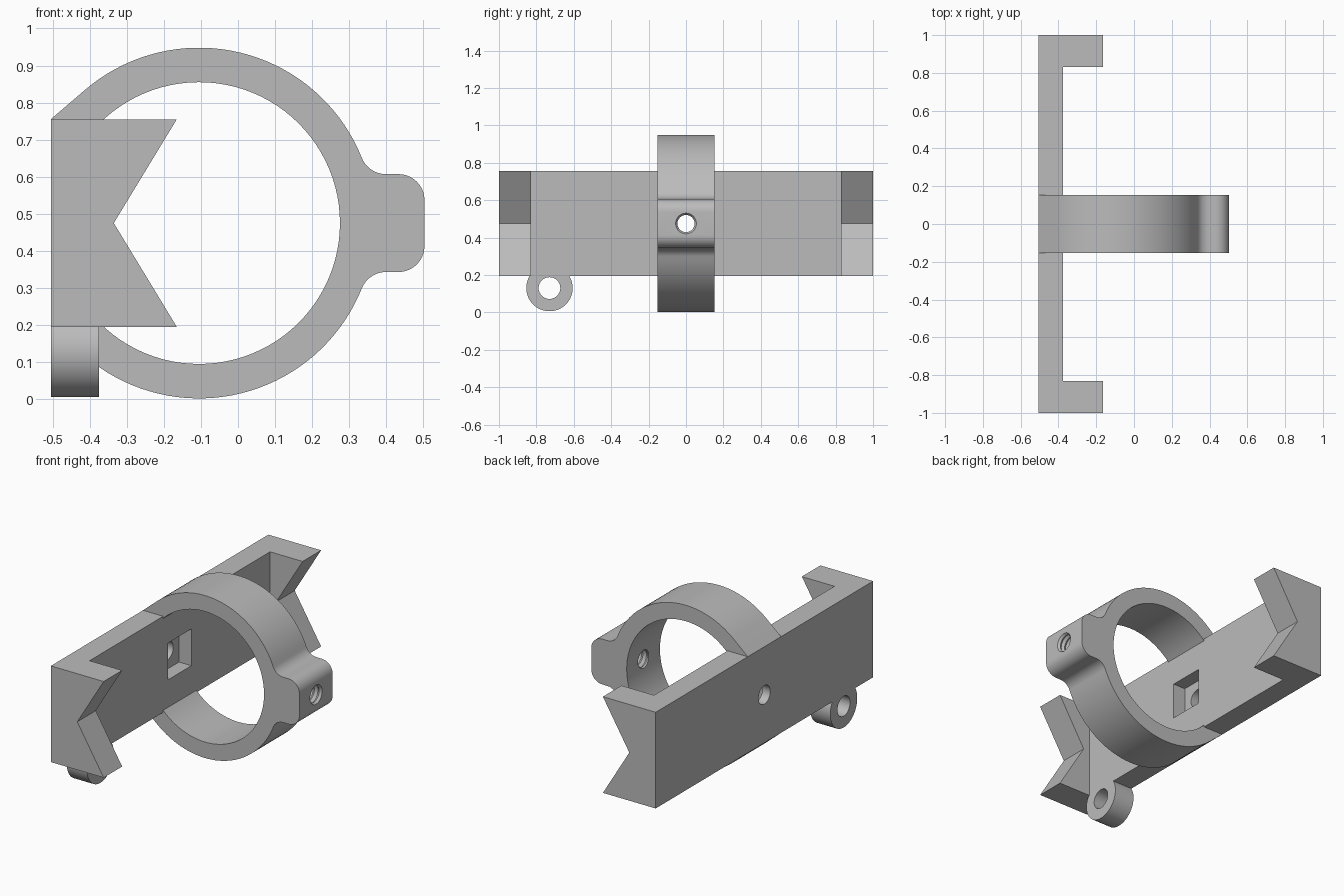
import bpy, bmesh
from math import sin, cos, radians, sqrt, atan2, acos, degrees
from mathutils import Vector

if "Cube" in bpy.data.objects:
    bpy.data.objects.remove(bpy.data.objects["Cube"])

grey = bpy.data.materials.new("plain grey")
grey.use_nodes = True
COLOUR = (0.5, 0.5, 0.5, 1)
grey.diffuse_color = COLOUR
grey.node_tree.nodes["Principled BSDF"].inputs["Base Color"].default_value = COLOUR

# Shared dimensions
BACK, FACE, TIP = -0.505, -0.375, -0.165
LOW, MID, HIGH = 0.195, 0.475, 0.755
CX, R_OUT, R_IN = -0.105, 0.473, 0.38


def arc(cx, cz, r, start, end, n):
    """Points on an arc, angles in degrees."""
    angles = [radians(start + (end - start) * i / n) for i in range(n + 1)]
    return [(cx + r * cos(a), cz + r * sin(a)) for a in angles]


def prism(name, outline, axis, a, b):
    """Extrude an outline along x (outline is y,z) or y (outline is x,z)."""
    def place(p, d):
        return (d, p[0], p[1]) if axis == "x" else (p[0], d, p[1])
    bm = bmesh.new()
    face = bm.faces.new([bm.verts.new(place(p, a)) for p in outline])
    new = bmesh.ops.extrude_face_region(bm, geom=[face])["geom"]
    shift = Vector(place((0, 0), b - a))
    bmesh.ops.translate(bm, vec=shift, verts=[v for v in new if isinstance(v, bmesh.types.BMVert)])
    return finish(name, bm)


def finish(name, bm):
    bmesh.ops.recalc_face_normals(bm, faces=bm.faces)
    mesh = bpy.data.meshes.new(name)
    bm.to_mesh(mesh)
    bm.free()
    mesh.materials.append(grey)
    obj = bpy.data.objects.new(name, mesh)
    bpy.context.collection.objects.link(obj)
    return obj


def activate(obj):
    bpy.ops.object.select_all(action="DESELECT")
    obj.select_set(True)
    bpy.context.view_layer.objects.active = obj


def cut(obj, cutter):
    cutter.hide_render = True
    mod = obj.modifiers.new("cut", "BOOLEAN")
    mod.operation, mod.solver, mod.object = "DIFFERENCE", "EXACT", cutter
    activate(obj)
    bpy.ops.object.modifier_apply(modifier=mod.name)
    bpy.data.objects.remove(cutter)


def rect(y0, y1, z0, z1):
    return [(y0, z0), (y1, z0), (y1, z1), (y0, z1)]


def circle(y, z, r, n=40):
    return arc(y, z, r, 0, 360, n)[:-1]


# Back plate with a square nut pocket and a bolt hole
plate = prism("back_plate", rect(-1, 1, LOW, HIGH), "x", BACK, FACE)
cut(plate, prism("pocket_cutter", rect(-0.107, 0.107, MID - 0.107, MID + 0.107), "x", FACE - 0.08, FACE + 0.05))
cut(plate, prism("bolt_cutter", circle(0, MID, 0.054), "x", BACK - 0.05, FACE))

# Notched claws at both ends
claw = [(FACE, LOW), (TIP, LOW), (-0.335, MID), (TIP, HIGH), (FACE, HIGH)]
for side, s in (("right", -1), ("left", 1)):
    prism("end_claw_" + side, claw, "y", s * 0.83, s)

# Clamp ring: upper half of the outer edge, from the boss tip to the plate
fillet, tip = 0.07, 0.503
boss_half = 0.132
fz = boss_half + fillet
fx = CX + sqrt((R_OUT + fillet) ** 2 - fz ** 2)
join = degrees(atan2(fz, fx - CX))
dx, dz = BACK - CX, HIGH - MID
tangent = degrees(atan2(dz, dx) - acos(R_OUT / sqrt(dx * dx + dz * dz)))
outer = arc(tip - fillet, boss_half - fillet, fillet, 0, 90, 10)
outer += arc(fx, fz, fillet, 270, 180 + join, 10)
outer += arc(CX, 0, R_OUT, join, tangent, 36)[1:]
outer += [(BACK, dz), (FACE, dz)]
opening = degrees(acos((FACE - CX) / R_IN))
inner = arc(CX, 0, R_IN, opening, -opening, 72)
lower = [(x, -z) for x, z in reversed(outer)]
ring = prism("clamp_ring", [(x, z + MID) for x, z in outer + inner + lower], "y", -0.153, 0.153)

# Threaded screw hole through the boss
bm = bmesh.new()
loops = []
for i in range(19):
    r = 0.057 if i % 2 else 0.046
    loops.append([bm.verts.new((0.25 + i * 0.015, y, z)) for y, z in circle(0, MID, r, 32)])
for a, b in zip(loops, loops[1:]):
    for i in range(32):
        j = (i + 1) % 32
        bm.faces.new((a[i], a[j], b[j], b[i]))
bm.faces.new(loops[0])
bm.faces.new(loops[-1])
cut(ring, finish("thread_cutter", bm))

# Hanging eyelet under the plate
ey, ez, er = -0.73, 0.13, 0.124
top = degrees(acos((LOW - ez) / er))
eyelet = prism("eyelet", arc(ey, ez, er, 90 + top, 450 - top, 48), "x", BACK, FACE)
cut(eyelet, prism("eyelet_cutter", circle(ey, ez, 0.058), "x", BACK - 0.05, FACE + 0.05))

for obj in (plate, ring, eyelet):
    activate(obj)
    bpy.ops.object.shade_smooth_by_angle(angle=radians(30))
